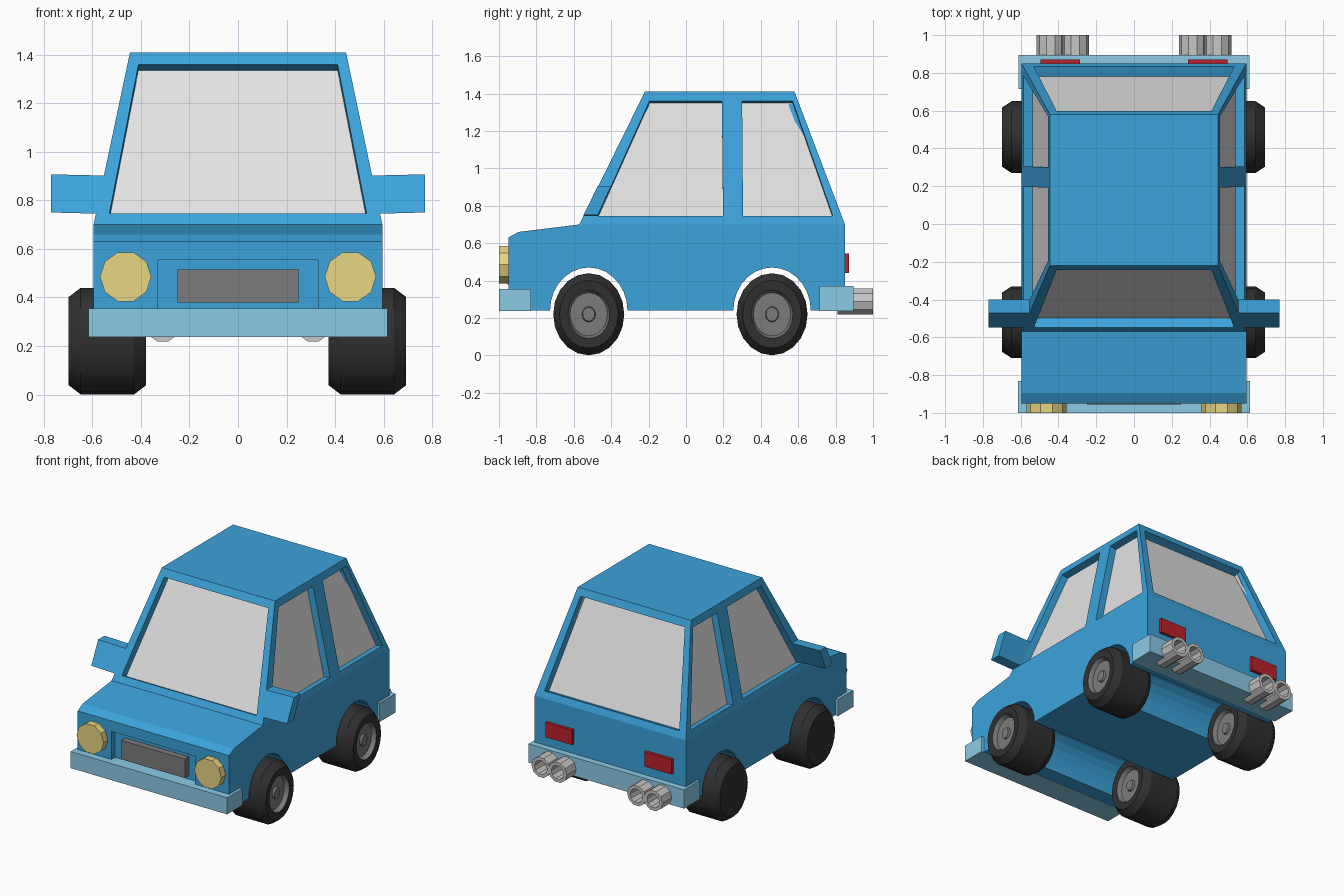
import bpy, bmesh
from math import sin, cos, pi, radians
from mathutils import Vector

cube = bpy.data.objects.get("Cube")
if cube:
    bpy.data.objects.remove(cube, do_unlink=True)


def material(name, r, g, b):
    m = bpy.data.materials.new(name)
    m.use_nodes = True
    m.diffuse_color = (r, g, b, 1)
    m.node_tree.nodes["Principled BSDF"].inputs["Base Color"].default_value = (r, g, b, 1)
    return m


blue = material("blue paint", 0.045, 0.37, 0.71)
pale = material("pale blue bumper", 0.26, 0.6, 0.8)
glass = material("light grey glass", 0.77, 0.77, 0.77)
yellow = material("yellow lamp", 0.8, 0.67, 0.23)
red = material("red lamp", 0.5, 0.015, 0.025)
dark = material("dark grey metal", 0.2, 0.2, 0.2)
rubber = material("black rubber", 0.03, 0.03, 0.03)
steel = material("light grey steel", 0.58, 0.57, 0.56)


def finish(bm, name, mats):
    bmesh.ops.remove_doubles(bm, verts=bm.verts, dist=1e-4)
    bmesh.ops.recalc_face_normals(bm, faces=bm.faces)
    mesh = bpy.data.meshes.new(name)
    bm.to_mesh(mesh)
    bm.free()
    for m in mats:
        mesh.materials.append(m)
    obj = bpy.data.objects.new(name, mesh)
    bpy.context.collection.objects.link(obj)
    return obj


def face(bm, points, mat=0):
    f = bm.faces.new([bm.verts.new(p) for p in points])
    f.material_index = mat


def panel(bm, outer, inner, depth, mat):
    """Framed panel whose inner opening is sunk straight inward."""
    outer, inner = [Vector(p) for p in outer], [Vector(p) for p in inner]
    n = (outer[1] - outer[0]).cross(outer[2] - outer[1]).normalized()
    if n.dot(outer[0] - Vector((0, 0.1, 0.8))) < 0:
        n = -n
    sunk = [p - n * depth for p in inner]
    for i in range(4):
        j = (i + 1) % 4
        face(bm, (outer[i], outer[j], inner[j], inner[i]))
        face(bm, (inner[i], inner[j], sunk[j], sunk[i]))
    face(bm, sunk, mat)


def box(name, lo, hi, mat):
    bm = bmesh.new()
    bmesh.ops.create_cube(bm, size=1)
    for v in bm.verts:
        v.co = [(a + b) / 2 + c * (b - a) for a, b, c in zip(lo, hi, v.co)]
    return finish(bm, name, [mat])


def lathe(name, profile, sides, axis, centre, mats, hub_from=99):
    """Spin (along, radius) points about the x or y axis."""
    bm = bmesh.new()
    rings = []
    for along, r in profile:
        ring = []
        for k in range(sides if r else 1):
            u, w = r * cos(2 * pi * k / sides), r * sin(2 * pi * k / sides)
            ring.append(bm.verts.new((along, u, w) if axis == "X" else (u, along, w)))
        rings.append(ring if r else ring * sides)
    for i, (a, b) in enumerate(zip(rings, rings[1:])):
        for k in range(sides):
            j = (k + 1) % sides
            f = bm.faces.new(list(dict.fromkeys((a[k], a[j], b[j], b[k]))))
            f.material_index = int(i >= hub_from)
    obj = finish(bm, name, mats)
    obj.location = centre
    return obj


# Lower body: side profile with wheel arches, run across the full width
W, FLOOR, DECK, NOSE, TAIL = 0.595, 0.24, 0.70, -0.95, 0.85
outline = [(NOSE, 0.63), (-0.895, 0.66), (-0.57, DECK), (TAIL, DECK), (TAIL, FLOOR)]
for yc in (0.46, -0.52):
    for k in range(15):
        a = pi * k / 14
        outline.append((yc + 0.207 * cos(a), FLOOR + 0.23 * sin(a)))
outline.append((NOSE, FLOOR))
bm = bmesh.new()
for s in (1, -1):
    face(bm, [(s * W, y, z) for y, z in outline])
for (y0, z0), (y1, z1) in zip(outline, outline[1:]):
    face(bm, [(-W, y0, z0), (W, y0, z0), (W, y1, z1), (-W, y1, z1)])


def front_rect(w, lo, hi):
    return [(-w, NOSE, lo), (w, NOSE, lo), (w, NOSE, hi), (-w, NOSE, hi)]


panel(bm, front_rect(W, FLOOR, 0.63), front_rect(0.33, 0.34, 0.555), 0.04, 0)
finish(bm, "body", [blue])

# Cabin: tapered box with sunk windows
ROOF, LO, HI, POST = 1.41, 0.745, 1.36, 0.245


def taper(z):
    t = (z - DECK) / (ROOF - DECK)
    return W - 0.15 * t, -0.57 + 0.35 * t, TAIL - 0.27 * t


def end_quad(end, z0, z1, w0, w1):
    y0, y1 = taper(z0)[end], taper(z1)[end]
    return [(-w0, y0, z0), (w0, y0, z0), (w1, y1, z1), (-w1, y1, z1)]


def side_quad(s, z0, z1, a0, b0, b1, a1):
    x0, x1 = s * taper(z0)[0], s * taper(z1)[0]
    return [(x0, a0, z0), (x0, b0, z0), (x1, b1, z1), (x1, a1, z1)]


bm = bmesh.new()
w0, f0, r0 = taper(DECK)
w1, f1, r1 = taper(ROOF)
for end in (1, 2):
    panel(bm, end_quad(end, DECK, ROOF, w0, w1), end_quad(end, LO, HI, 0.53, 0.41), 0.055, 1)
for s in (1, -1):
    panel(bm, side_quad(s, DECK, ROOF, f0, POST, POST, f1),
          side_quad(s, LO, HI, -0.472, 0.198, 0.192, -0.195), 0.05, 1)
    panel(bm, side_quad(s, DECK, ROOF, POST, r0, r1, POST),
          side_quad(s, LO, HI, 0.305, 0.785, 0.57, 0.3), 0.05, 1)
for z in (DECK, ROOF):
    w, f, r = taper(z)
    face(bm, [(-w, f, z), (w, f, z), (w, POST, z), (w, r, z), (-w, r, z), (-w, POST, z)])
finish(bm, "cabin", [blue, glass])

# Wing mirrors: slanted blocks standing out from the front pillars
for s, side in ((1, "left"), (-1, "right")):
    bm = bmesh.new()
    section = [(-0.548, LO), (-0.472, LO), (-0.40, 0.902), (-0.471, 0.902)]
    inner = [(s * (taper(z)[0] - 0.004), y, z) for y, z in section]
    outer = [(s * 0.77, y, z + 0.005) for y, z in section]
    face(bm, inner)
    face(bm, outer)
    for i in range(4):
        j = (i + 1) % 4
        face(bm, (inner[i], inner[j], outer[j], outer[i]))
    finish(bm, side + "_mirror", [blue])

# Bumpers and grille
box("front_bumper", (-0.615, -1, 0.237), (0.615, -0.83, 0.355), pale)
box("rear_bumper", (-0.612, 0.715, 0.237), (0.612, 0.895, 0.37), pale)
box("grille", (-0.25, -0.955, 0.38), (0.25, -0.9, 0.515), dark)

# Lamps and exhaust pipes
pipe = [(-0.19, 0), (-0.19, 0.073), (0, 0.073), (0, 0.05), (-0.12, 0.05), (-0.12, 0)]
lamp = [(0.06, 0), (0.06, 0.106), (0, 0.106), (0, 0)]
for s, side in ((1, "left"), (-1, "right")):
    lathe(side + "_headlight", lamp, 10, "Y", (s * 0.463, -1, 0.485), [yellow])
    x0, x1 = sorted((s * 0.285, s * 0.495))
    box(side + "_tail_light", (x0, 0.84, 0.44), (x1, 0.872, 0.545), red)
    for x, place in ((0.31, "inner"), (0.442, "outer")):
        lathe(f"{side}_{place}_exhaust", pipe, 10, "Y", (s * x, 1, 0.288), [steel])

# Wheels: slightly tall, each with a sunk hub on its +x face only
tyre = [(-0.16, 0), (-0.16, 0.157), (-0.11, 0.19), (0.11, 0.19), (0.16, 0.157),
        (0.155, 0.112), (0.125, 0.1), (0.125, 0.036), (0.14, 0.032), (0.14, 0)]
for x, side in ((0.533, "left"), (-0.538, "right")):
    for y, end in ((-0.52, "front"), (0.46, "rear")):
        wheel = lathe(f"{end}_{side}_wheel", tyre, 20, "X", (x, y, 0.22), [rubber, dark], 5)
        wheel.scale.z = 1.155
        bpy.ops.object.select_all(action="DESELECT")
        wheel.select_set(True)
        bpy.context.view_layer.objects.active = wheel
        bpy.ops.object.shade_smooth_by_angle(angle=radians(28))
